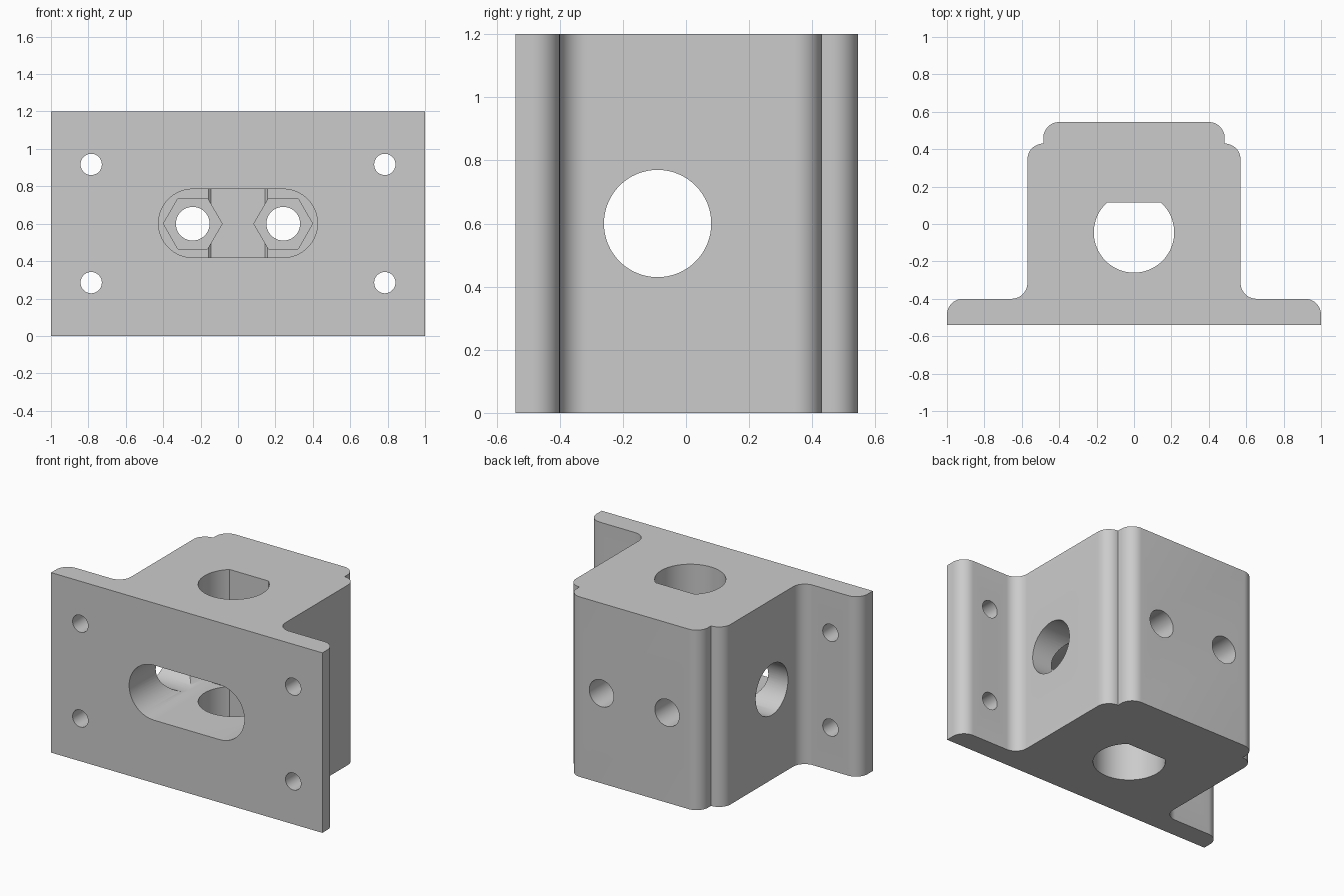
import bpy, bmesh, math
from mathutils import Matrix, Vector

if "Cube" in bpy.data.objects:
    bpy.data.objects.remove(bpy.data.objects["Cube"])

grey = bpy.data.materials.new("plain grey")
grey.use_nodes = True
GREY = (0.6, 0.6, 0.6, 1)
grey.diffuse_color = GREY
grey.node_tree.nodes["Principled BSDF"].inputs["Base Color"].default_value = GREY


def arc(cx, cy, r, a0, a1, n=12):
    """Points along an arc, angles in degrees."""
    steps = [math.radians(a0 + (a1 - a0) * i / n) for i in range(n + 1)]
    return [(cx + r * math.cos(a), cy + r * math.sin(a)) for a in steps]


def prism(name, outline, start, end, axis="Z"):
    """Extrude a closed outline along an axis."""
    place = {"Z": lambda u, v, w: (u, v, w),
             "Y": lambda u, v, w: (u, w, v),
             "X": lambda u, v, w: (w, u, v)}[axis]
    bm = bmesh.new()
    face = bm.faces.new([bm.verts.new(place(u, v, start)) for u, v in outline])
    out = bmesh.ops.extrude_face_region(bm, geom=[face])
    moved = [g for g in out["geom"] if isinstance(g, bmesh.types.BMVert)]
    bmesh.ops.translate(bm, verts=moved, vec=Vector(place(0, 0, end - start)))
    bmesh.ops.recalc_face_normals(bm, faces=bm.faces)
    mesh = bpy.data.meshes.new(name)
    bm.to_mesh(mesh)
    bm.free()
    mesh.materials.append(grey)
    obj = bpy.data.objects.new(name, mesh)
    bpy.context.collection.objects.link(obj)
    return obj


def circle(u, v, r, n=64):
    return arc(u, v, r, 0, 360, n)[:-1]


# Bracket body: rounded flange, filleted block, stepped back corners
half = [(1, -0.54)]
half += arc(0.915, -0.485, 0.085, 0, 90)
half += arc(0.655, -0.315, 0.085, 270, 180)
half += arc(0.485, 0.345, 0.085, 0, 90)
half += arc(0.4, 0.46, 0.085, 0, 90)
body = prism("bracket_body", half + [(-x, y) for x, y in reversed(half)], 0, 1.2)

# Vertical bore with one flat side
flat = math.degrees(math.asin(0.16 / 0.215))
cutters = [prism("flatted_bore_cutter",
                 arc(0, -0.045, 0.215, 180 - flat, 360 + flat, 64), -0.1, 1.3)]

# Cross bore and front slot
cutters.append(prism("cross_bore_cutter", circle(-0.09, 0.6, 0.17), -1.2, 1.2, "X"))
slot = arc(0.242, 0.602, 0.183, -90, 90, 32) + arc(-0.242, 0.602, 0.183, 90, 270, 32)
cutters.append(prism("front_slot_cutter", slot, -0.7, 0.1, "Y"))

# Nut pockets, bolt holes and flange holes
for side in (-1, 1):
    x = side * 0.242
    cutters.append(prism("nut_pocket_cutter", circle(x, 0.6, 0.157, 6), 0, 0.25, "Y"))
    cutters.append(prism("bolt_hole_cutter", circle(x, 0.6, 0.09, 48), 0.05, 0.7, "Y"))
    for z in (0.285, 0.917):
        cutters.append(prism("flange_hole_cutter",
                             circle(side * 0.785, z, 0.057, 40), -0.7, -0.3, "Y"))

for cutter in cutters:
    cutter.hide_render = True
    cutter.hide_viewport = True
    cut = body.modifiers.new(cutter.name, "BOOLEAN")
    cut.operation = "DIFFERENCE"
    cut.solver = "EXACT"
    cut.object = cutter

# Bake the cuts, then remove the cutters
bpy.context.view_layer.update()
graph = bpy.context.evaluated_depsgraph_get()
baked = bpy.data.meshes.new_from_object(body.evaluated_get(graph))
body.modifiers.clear()
body.data = baked
for cutter in cutters:
    bpy.data.objects.remove(cutter)

bpy.ops.object.select_all(action="DESELECT")
body.select_set(True)
bpy.context.view_layer.objects.active = body
bpy.ops.object.shade_smooth_by_angle(angle=math.radians(30))
